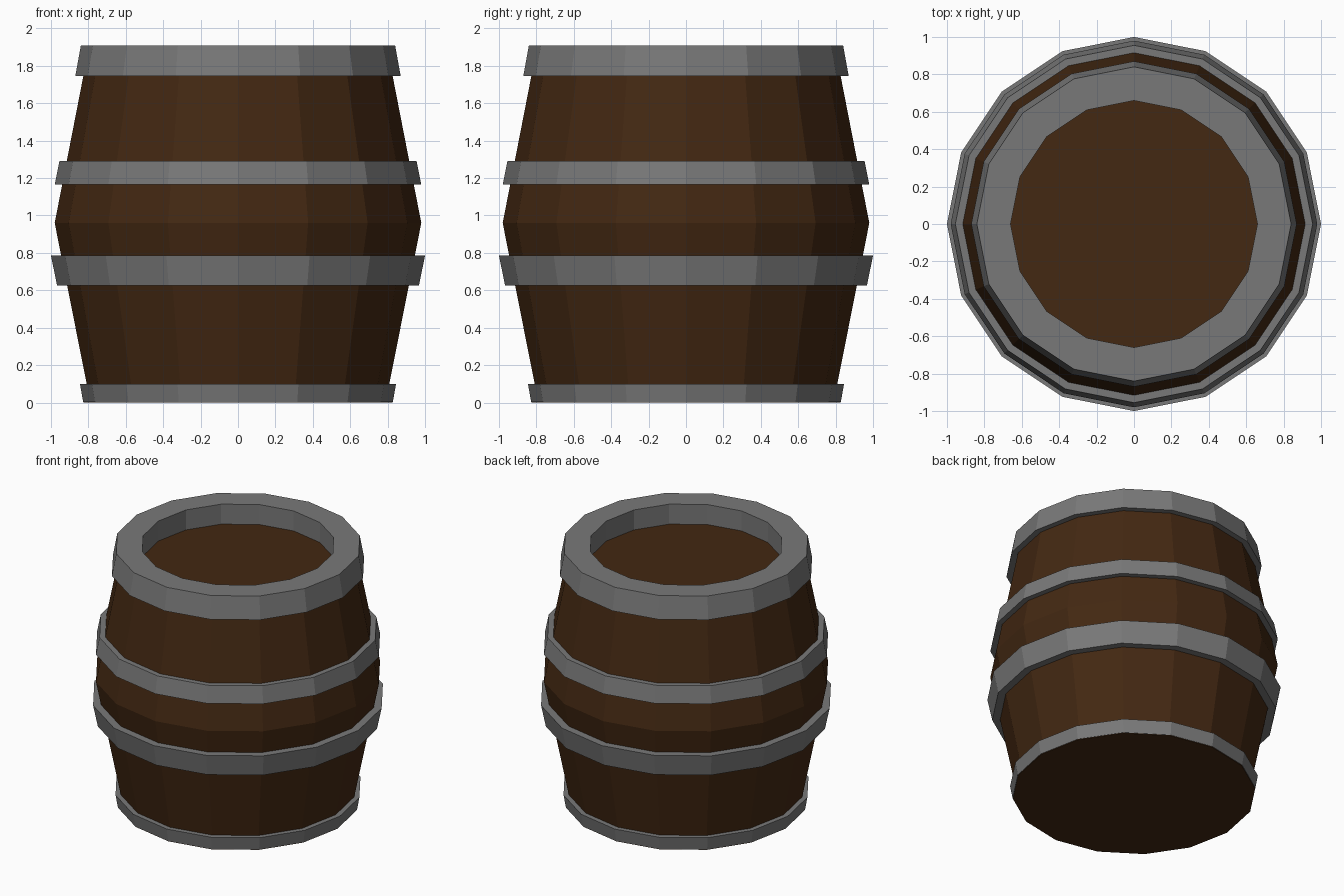
import bpy, bmesh, math

if "Cube" in bpy.data.objects:
    bpy.data.objects.remove(bpy.data.objects["Cube"])

SIDES = 16


def material(name, color):
    m = bpy.data.materials.new(name)
    m.diffuse_color = (*color, 1)
    m.use_nodes = True
    m.node_tree.nodes["Principled BSDF"].inputs["Base Color"].default_value = m.diffuse_color
    return m


WOOD = material("dark_wood", (0.056, 0.021, 0.006))
IRON = material("grey_iron", (0.19, 0.19, 0.19))


def lathe(name, profile, mat, closed=False):
    """Spin (radius, z) points into a flat-faced 16-sided part.
    Open profiles are capped at both ends; closed ones form a ring."""
    bm = bmesh.new()
    rings = [[bm.verts.new((r * math.cos(2 * math.pi * i / SIDES),
                            r * math.sin(2 * math.pi * i / SIDES), z))
              for i in range(SIDES)] for r, z in profile]
    pairs = list(zip(rings, rings[1:]))
    if closed:
        pairs.append((rings[-1], rings[0]))
    else:
        bm.faces.new(rings[0])
        bm.faces.new(rings[-1])
    for a, b in pairs:
        for i in range(SIDES):
            j = (i + 1) % SIDES
            bm.faces.new((a[i], a[j], b[j], b[i]))
    bmesh.ops.recalc_face_normals(bm, faces=bm.faces)
    me = bpy.data.meshes.new(name)
    bm.to_mesh(me)
    bm.free()
    me.materials.append(mat)
    ob = bpy.data.objects.new(name, me)
    bpy.context.collection.objects.link(ob)
    return ob


# Bulging wooden body with its base plate and recessed lid level
lathe("barrel_body", [(0.825, 0.0), (0.825, 0.004), (0.79, 0.005), (0.98, 0.96),
                      (0.825, 1.755), (0.66, 1.76)], WOOD)

# Iron hoops: bottom radius, bottom z, top radius, top z, inner radius
for name, r0, z0, r1, z1, t in (
        ("bottom_hoop", 0.828, 0.004, 0.845, 0.10, 0.06),
        ("lower_hoop", 0.967, 0.625, 1.0, 0.785, 0.07),
        ("upper_hoop", 0.98, 1.165, 0.955, 1.29, 0.06)):
    lathe(name, [(r0, z0), (r1, z1), (r1 - t, z1), (r0 - t, z0)], IRON, True)

# Wide top rim with a vertical inner wall around the lid
lathe("top_rim", [(0.87, 1.745), (0.84, 1.91), (0.66, 1.91), (0.66, 1.745)], IRON, True)
